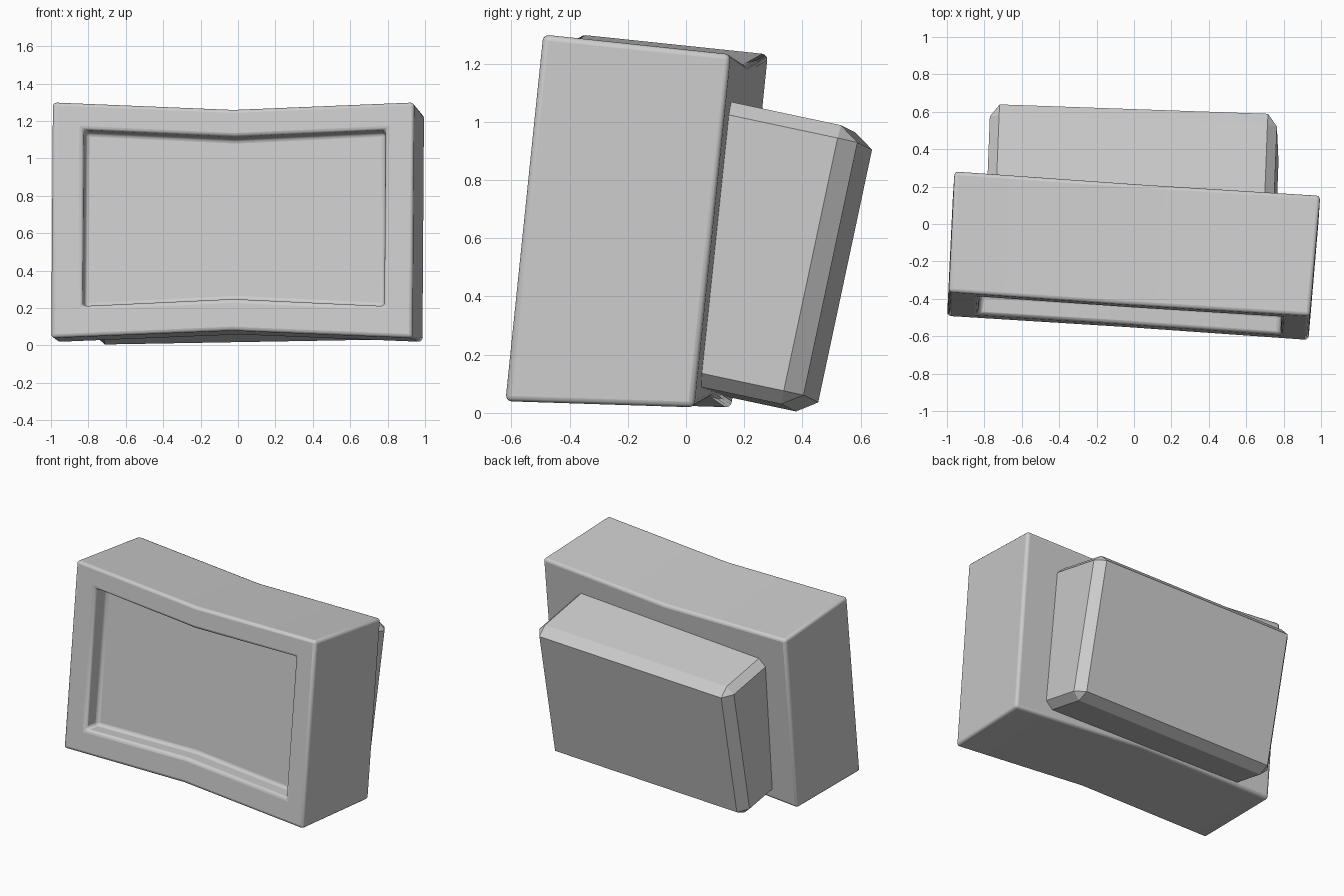
import bpy, bmesh
from math import radians
from itertools import product
from mathutils import Vector

if "Cube" in bpy.data.objects:
    bpy.data.objects.remove(bpy.data.objects["Cube"])


def add_object(name, bm, location, rotation):
    bmesh.ops.recalc_face_normals(bm, faces=bm.faces)
    mesh = bpy.data.meshes.new(name)
    bm.to_mesh(mesh)
    bm.free()
    obj = bpy.data.objects.new(name, mesh)
    bpy.context.collection.objects.link(obj)
    obj.location = location
    obj.rotation_euler = [radians(a) for a in rotation]
    return obj


def pinched_loop(bm, y, x0, x1, z0, z1, pinch):
    """Six-point rectangle whose top and bottom pinch in at the middle."""
    xm = (x0 + x1) / 2
    points = [(x0, z0), (xm, z0 + pinch), (x1, z0),
              (x1, z1), (xm, z1 - pinch), (x0, z1)]
    return [bm.verts.new((x, y, z)) for x, z in points]


# Cabinet: back, front rim, screen lip and recessed screen as bridged loops
bm = bmesh.new()
loops = [
    pinched_loop(bm, 0.65, -0.98, 0.98, -0.588, 0.633, 0.04),
    pinched_loop(bm, 0.0, -0.968, 0.968, -0.634, 0.634, 0.04),
    pinched_loop(bm, 0.0, -0.803, 0.817, -0.462, 0.488, 0.038),
    pinched_loop(bm, 0.11, -0.795, 0.809, -0.454, 0.480, 0.038),
]
for a, b in zip(loops, loops[1:]):
    for i in range(6):
        j = (i + 1) % 6
        bm.faces.new((a[i], a[j], b[j], b[i]))
for cap in (loops[0], loops[-1]):
    bm.faces.new((cap[0], cap[1], cap[4], cap[5]))
    bm.faces.new((cap[1], cap[2], cap[3], cap[4]))
cabinet = add_object("cabinet", bm, (-0.029, -0.4925, 0.67), (-5.9, 0, -3.8))

# Soft edges on the cabinet
bevel = cabinet.modifiers.new("soft_edges", 'BEVEL')
bevel.width = 0.02
bevel.segments = 3
bevel.limit_method = 'ANGLE'
bevel.angle_limit = radians(30)
bpy.context.view_layer.objects.active = cabinet
cabinet.select_set(True)
bpy.ops.object.shade_smooth_by_angle(angle=radians(35))

# Rear housing: flat-shaded box with chamfered edges
half = Vector((0.768, 0.305, 0.49))
chamfer = Vector((0.05, 0.068, 0.046))
bm = bmesh.new()
for signs in product((-1, 1), repeat=3):
    for axis in range(3):
        bm.verts.new([s * (half[k] - (0 if k == axis else chamfer[k]))
                      for k, s in enumerate(signs)])
bmesh.ops.convex_hull(bm, input=bm.verts)
bmesh.ops.dissolve_limit(bm, angle_limit=radians(2), verts=bm.verts, edges=bm.edges)
add_object("rear_housing", bm, (-0.008, 0.2235, 0.546), (-12, -1, -2))
